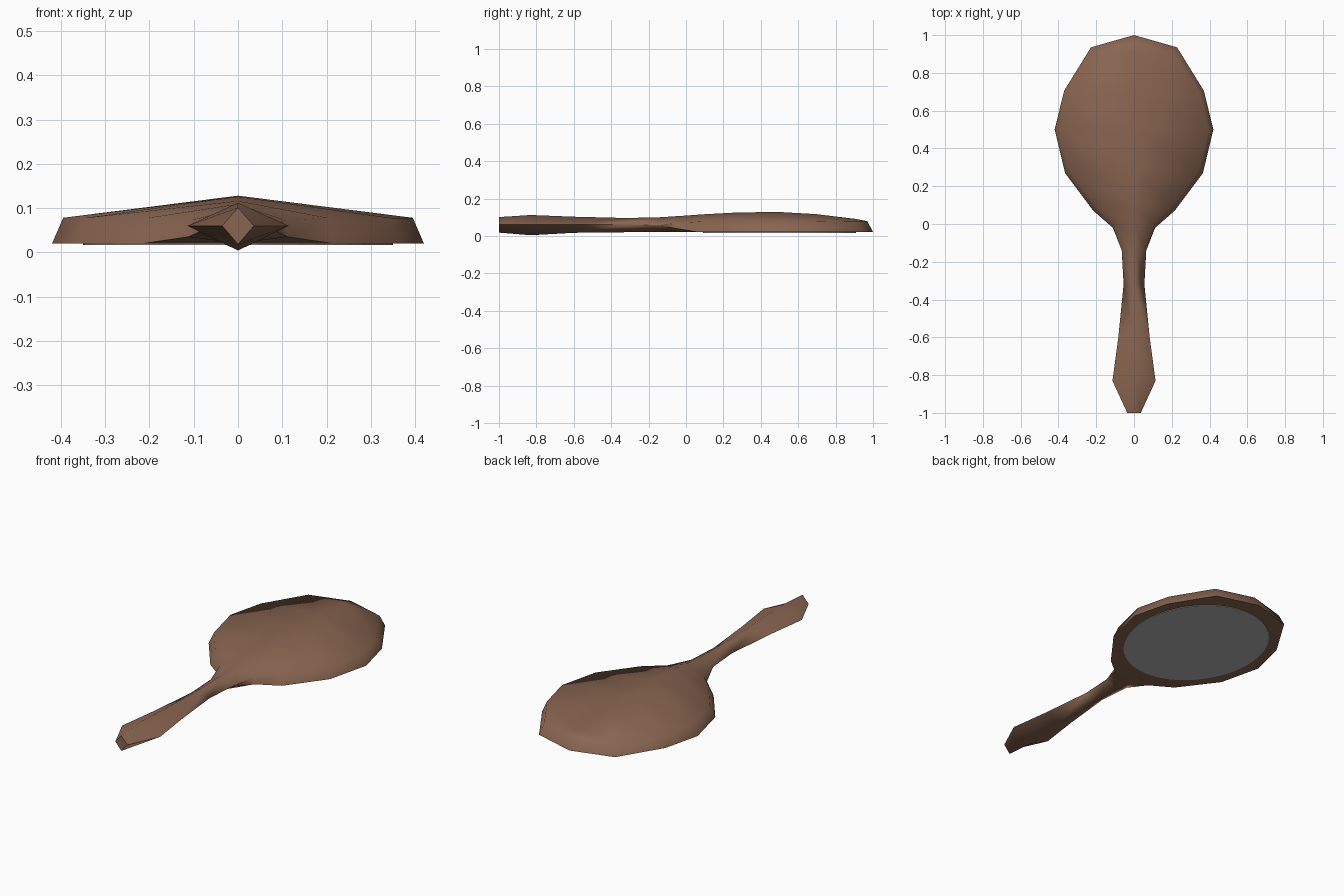
import bpy, bmesh, math

if "Cube" in bpy.data.objects:
    bpy.data.objects.remove(bpy.data.objects["Cube"])


def material(name, rgb):
    m = bpy.data.materials.new(name)
    m.diffuse_color = (*rgb, 1)
    m.use_nodes = True
    m.node_tree.nodes["Principled BSDF"].inputs["Base Color"].default_value = m.diffuse_color
    return m


def make_object(name, bm, mat):
    bmesh.ops.recalc_face_normals(bm, faces=bm.faces)
    mesh = bpy.data.meshes.new(name)
    bm.to_mesh(mesh)
    bm.free()
    mesh.materials.append(mat)
    ob = bpy.data.objects.new(name, mesh)
    bpy.context.collection.objects.link(ob)
    return ob


wood = material("brown wood", (0.25, 0.13, 0.082))
glass = material("grey mirror", (0.45, 0.45, 0.45))

# Frame and handle: stations along y
# (y, half width, edge z, rim z, rim inset scale, ridge z, underside z)
stations = [
    (-1.00, 0.036, 0.060, 0.060, 1.00, 0.101, 0.018),
    (-0.83, 0.114, 0.060, 0.060, 1.00, 0.112, 0.004),
    (-0.60, 0.083, 0.060, 0.060, 1.00, 0.103, 0.017),
    (-0.32, 0.055, 0.060, 0.060, 1.00, 0.096, 0.020),
    (-0.14, 0.065, 0.056, 0.060, 1.00, 0.100, 0.020),
    (-0.02, 0.112, 0.035, 0.072, 0.96, 0.109, 0.020),
    (0.07, 0.215, 0.020, 0.078, 0.94, 0.116, 0.020),
    (0.27, 0.365, 0.020, 0.078, 0.94, 0.126, 0.020),
    (0.50, 0.420, 0.020, 0.078, 0.94, 0.128, 0.020),
    (0.705, 0.370, 0.020, 0.078, 0.94, 0.117, 0.020),
    (0.935, 0.228, 0.020, 0.079, 0.94, 0.091, 0.020),
    (1.00, 0.000, 0.020, 0.079, 0.94, 0.079, 0.020),
]
bm = bmesh.new()
rings = []
for y, w, ze, zr, s, zt, zb in stations:
    yr = 0.5 + (y - 0.5) * s      # rim is the outline shrunk about the head centre
    ring = [(0, y, zb), (w, y, ze), (w * s, yr, zr),
            (0, yr, zt), (-w * s, yr, zr), (-w, y, ze)]
    rings.append([bm.verts.new(p) for p in ring])
for a, b in zip(rings, rings[1:]):
    for i in range(6):
        j = (i + 1) % 6
        bm.faces.new((a[i], a[j], b[j], b[i]))
bm.faces.new(rings[0])            # flat end of the handle
bmesh.ops.remove_doubles(bm, verts=bm.verts, dist=0.0005)
frame = make_object("mirror_frame", bm, wood)

# Smooth everywhere except the base edge, handle sides and end cap
bpy.context.view_layer.objects.active = frame
frame.select_set(True)
bpy.ops.object.shade_smooth_by_angle(angle=math.radians(66))

# Oval mirror glass: thin plate set into the underside
bm = bmesh.new()
N = 48
oval = [bm.verts.new((0.35 * math.cos(2 * math.pi * k / N),
                      0.5 + 0.41 * math.sin(2 * math.pi * k / N), 0.017))
        for k in range(N)]
face = bm.faces.new(oval)
top = bmesh.ops.extrude_face_region(bm, geom=[face])
bmesh.ops.translate(bm, vec=(0, 0, 0.005),
                    verts=[g for g in top["geom"] if isinstance(g, bmesh.types.BMVert)])
make_object("mirror_glass", bm, glass)
